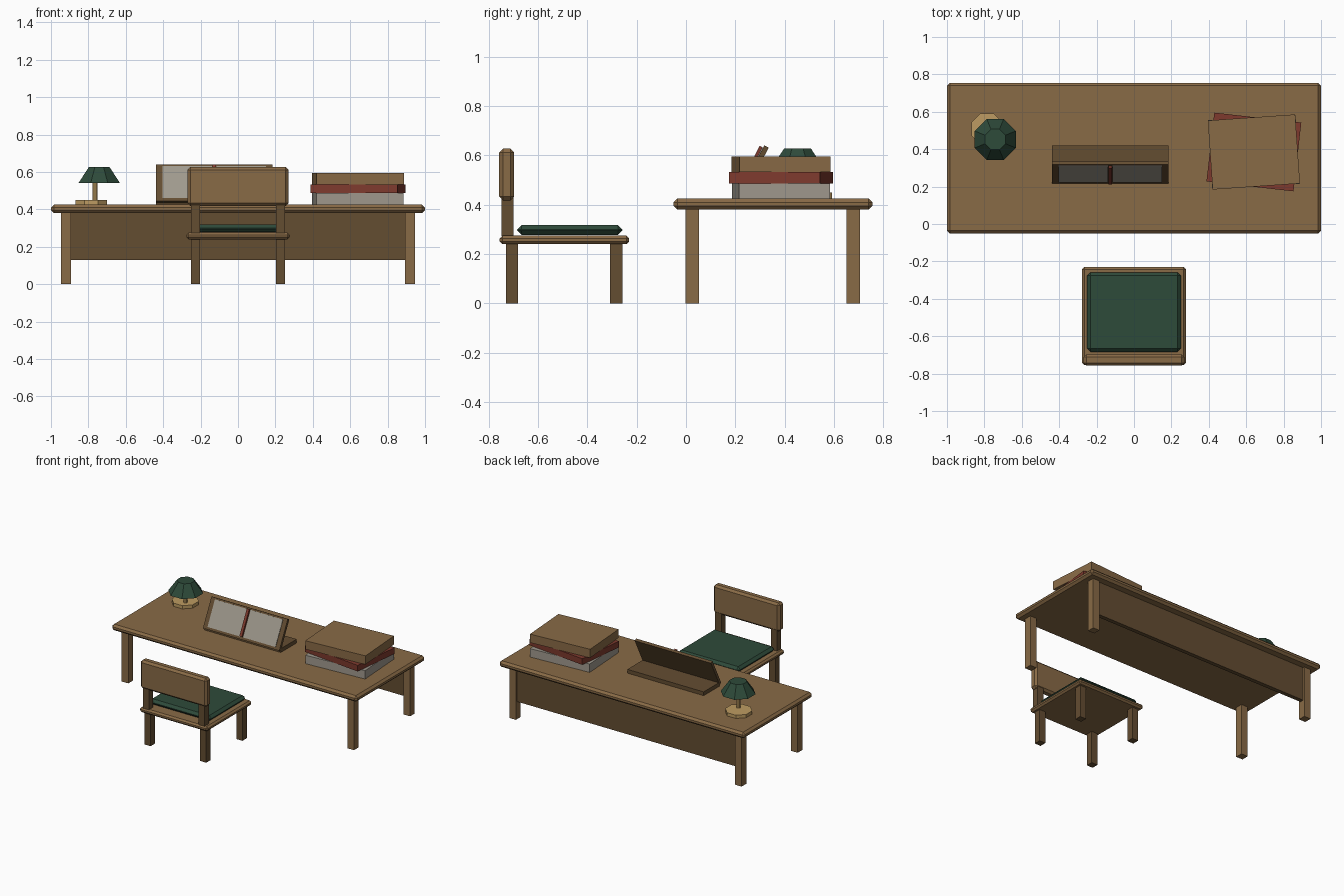
import bpy
from math import radians, cos, pi
from mathutils import Matrix, Vector

cube = bpy.data.objects.get("Cube")
if cube:
    bpy.data.objects.remove(cube, do_unlink=True)


def material(name, rgb):
    m = bpy.data.materials.new(name)
    m.use_nodes = True
    m.diffuse_color = (*rgb, 1)
    m.node_tree.nodes["Principled BSDF"].inputs["Base Color"].default_value = (*rgb, 1)
    return m


wood = material("wood", (0.25, 0.145, 0.061))
dark_wood = material("dark wood", (0.127, 0.074, 0.031))
green = material("green", (0.027, 0.069, 0.042))
red = material("red", (0.21, 0.042, 0.027))
paper = material("paper grey", (0.35, 0.32, 0.27))
tan = material("tan", (0.51, 0.33, 0.122))


def box(name, x, y, z, mat, bevel=0, turn=0):
    """Box from (min, max) ranges, optionally bevelled and turned about z."""
    bpy.ops.mesh.primitive_cube_add(size=1)
    ob = bpy.context.object
    ob.name = name
    ob.data.transform(Matrix.Diagonal((x[1] - x[0], y[1] - y[0], z[1] - z[0], 1)))
    ob.location = [(a + b) / 2 for a, b in (x, y, z)]
    ob.rotation_euler.z = radians(turn)
    ob.data.materials.append(mat)
    if bevel:
        mod = ob.modifiers.new("bevel", "BEVEL")
        mod.width = bevel
        mod.segments = 1
    return ob


def octagon(name, x, y, z, r1, r2, mat):
    """Eight-sided cone section; radii measured to the flat sides."""
    k = 1 / cos(pi / 8)
    bpy.ops.mesh.primitive_cone_add(vertices=8, radius1=r1 * k, radius2=r2 * k,
                                    depth=z[1] - z[0], location=(x, y, sum(z) / 2),
                                    rotation=(0, 0, pi / 8))
    # Keep flat sides facing the axes
    ob = bpy.context.object
    ob.name = name
    ob.data.materials.append(mat)
    return ob


# Desk
box("desk_top", (-1, 1), (-0.05, 0.755), (0.38, 0.425), wood, 0.015)
for side, sx in (("left", 1), ("right", -1)):
    for end, y in (("front", 0.025), ("back", 0.678)):
        box(f"desk_leg_{end}_{side}", (sx * 0.92 - 0.027, sx * 0.92 + 0.027),
            (y - 0.027, y + 0.027), (0, 0.382), wood)
box("desk_back_panel", (-0.9, 0.9), (0.663, 0.693), (0.13, 0.382), dark_wood)

# Chair
box("chair_seat", (-0.277, 0.277), (-0.755, -0.23), (0.24, 0.276), wood, 0.012)
box("chair_cushion", (-0.25, 0.25), (-0.684, -0.258), (0.278, 0.318), green, 0.018)
box("chair_backrest", (-0.27, 0.27), (-0.757, -0.697), (0.418, 0.627), wood, 0.015)
for side, sx in (("left", 1), ("right", -1)):
    xs = (sx * 0.227 - 0.025, sx * 0.227 + 0.025)
    box(f"chair_front_leg_{side}", xs, (-0.308, -0.258), (0, 0.242), dark_wood)
    box(f"chair_back_leg_{side}", xs, (-0.73, -0.68), (0, 0.242), dark_wood)
    box(f"chair_back_post_{side}", xs, (-0.748, -0.7), (0.274, 0.43), dark_wood)

# Stack of books
for name, z, turn, mat in (("lower_book", (0.425, 0.487), 3.5, paper),
                           ("middle_book", (0.487, 0.532), -6.5, red),
                           ("upper_book", (0.532, 0.595), 4, wood)):
    box(name, (0.407, 0.875), (0.2, 0.57), z, mat, turn=turn)

# Lamp
octagon("lamp_base", -0.785, 0.507, (0.425, 0.449), 0.085, 0.085, tan)
octagon("lamp_stem", -0.764, 0.48, (0.447, 0.56), 0.013, 0.013, tan)
octagon("lamp_shade", -0.742, 0.452, (0.542, 0.627), 0.11, 0.055, green)

# Reading stand: flat foot and a tilted board
mid = -0.127
box("stand_foot", (mid - 0.311, mid + 0.311), (0.235, 0.42), (0.425, 0.453), dark_wood)
tilt = Matrix.Translation((0, 0.276, 0.538)) @ Matrix.Rotation(radians(-27), 4, "X")


def on_board(name, x, y, z, mat):
    ob = box(name, x, y, z, mat)
    ob.matrix_world = tilt @ Matrix.Translation(Vector(ob.location))
    return ob


on_board("stand_board", (mid - 0.311, mid + 0.311), (-0.01, 0.01), (-0.11, 0.11), dark_wood)
for side, sx in (("left", 1), ("right", -1)):
    xs = sorted((mid + sx * 0.012, mid + sx * 0.277))
    on_board(f"page_{side}", xs, (-0.014, -0.008), (-0.093, 0.098), paper)
on_board("page_ribbon", (mid - 0.01, mid + 0.01), (-0.026, -0.012), (-0.09, 0.1), red)
